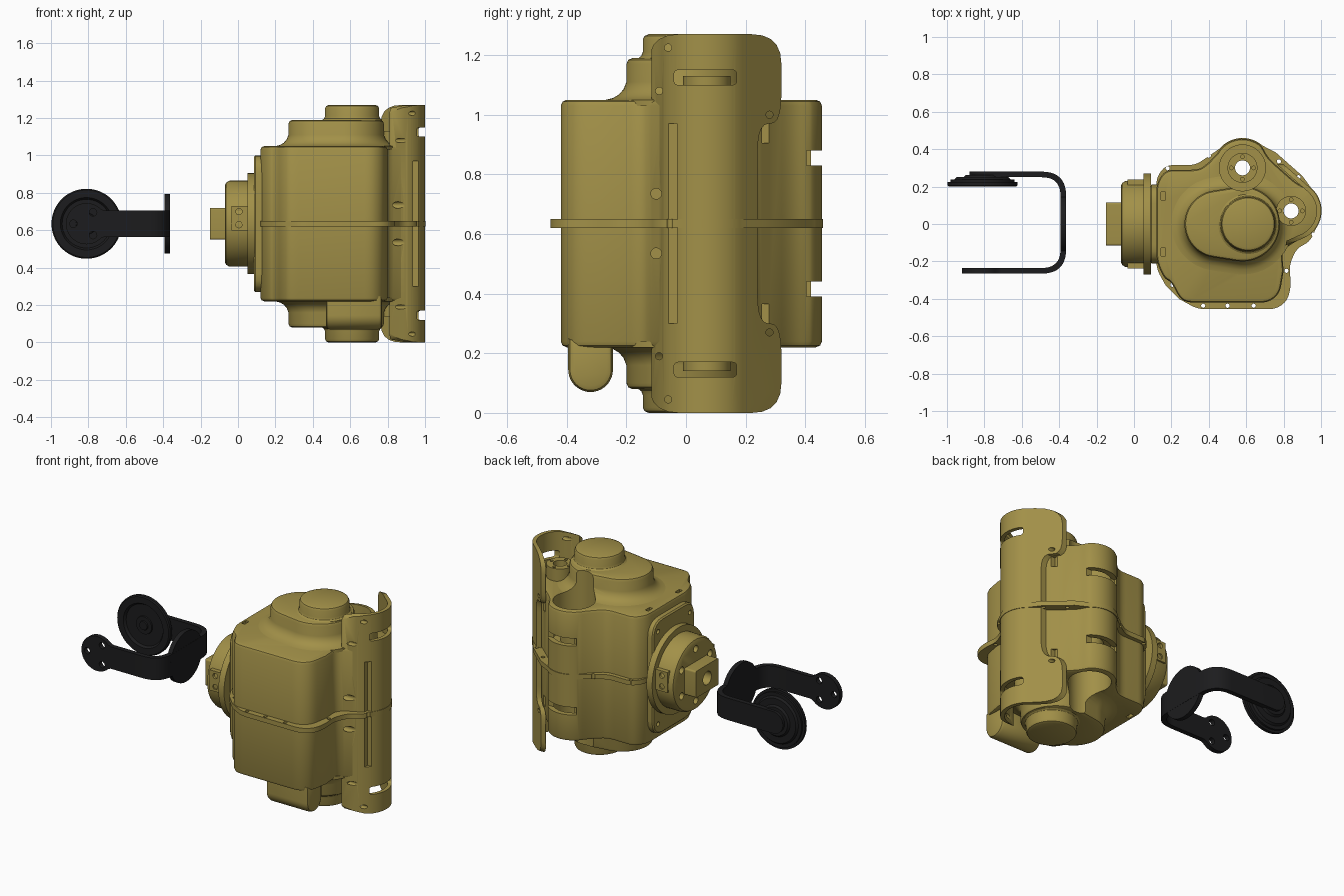
import bpy, bmesh, math
from mathutils import Vector

if "Cube" in bpy.data.objects:
    bpy.data.objects.remove(bpy.data.objects["Cube"])

H, ZC = 1.27, 0.635            # full height and mid plane
C1, C2 = (0.58, 0.30), (0.84, 0.07)   # the two motor tube axes
D = Vector((C2[0] - C1[0], C2[1] - C1[1])).normalized()
N = Vector((-D.y, D.x))        # outward normal of the wall joining the tubes
TA = math.degrees(math.atan2(N.y, N.x))


def material(name, rgb):
    m = bpy.data.materials.new(name)
    m.diffuse_color = (*rgb, 1)
    m.use_nodes = True
    m.node_tree.nodes["Principled BSDF"].inputs["Base Color"].default_value = m.diffuse_color
    return m


GOLD = material("gold", (0.36, 0.28, 0.065))
BLACK = material("black", (0.012, 0.012, 0.013))


# ---- helpers ----
def arc(c, r, a0=0, a1=360, n=14):
    return [(c[0] + r * math.cos(math.radians(a0 + (a1 - a0) * i / n)),
             c[1] + r * math.sin(math.radians(a0 + (a1 - a0) * i / n))) for i in range(n + 1)]


def circle(c, r, n=48):
    return arc(c, r, n=n)[:-1]


def corner(a, b, c, r, n=5):
    a, b, c = Vector(a), Vector(b), Vector(c)
    p = b + (a - b).normalized() * min(r, 0.45 * (a - b).length)
    q = b + (c - b).normalized() * min(r, 0.45 * (c - b).length)
    return [tuple(p * (1 - t) ** 2 + b * 2 * t * (1 - t) + q * t * t) for t in (i / n for i in range(n + 1))]


def fillet(pts, r):
    out = []
    for i, b in enumerate(pts):
        a, c = pts[i - 1], pts[(i + 1) % len(pts)]
        turn = abs((Vector(b) - Vector(a)).angle(Vector(c) - Vector(b)))
        out += corner(a, b, c, r) if turn > math.radians(18) else [tuple(b)]
    return out


def offset(pts, d):
    out = []
    for i, b in enumerate(pts):
        a, b, c = Vector(pts[i - 1]), Vector(b), Vector(pts[(i + 1) % len(pts)])
        e, f = (b - a).normalized(), (c - b).normalized()
        n1, n2 = Vector((e.y, -e.x)), Vector((f.y, -f.x))
        out.append(tuple(b + (n1 + n2) * d / max(0.4, 1 + n1.dot(n2))))
    return out


def loft(name, rings, axis="z", mat=GOLD):
    place = {"z": lambda p, h: (p[0], p[1], h), "x": lambda p, h: (h, p[0], p[1]),
             "y": lambda p, h: (p[0], h, p[1])}[axis]
    bm = bmesh.new()
    rows = [[bm.verts.new(place(p, h)) for p in pts] for h, pts in rings]
    for r, s in zip(rows, rows[1:]):
        for i in range(len(r)):
            j = (i + 1) % len(r)
            bm.faces.new((r[i], r[j], s[j], s[i]))
    bm.faces.new(rows[0])
    bm.faces.new(rows[-1])
    bmesh.ops.recalc_face_normals(bm, faces=bm.faces)
    me = bpy.data.meshes.new(name)
    bm.to_mesh(me)
    bm.free()
    ob = bpy.data.objects.new(name, me)
    bpy.context.collection.objects.link(ob)
    me.materials.append(mat)
    return ob


def prism(name, pts, a, b, axis="z", mat=GOLD):
    return loft(name, [(a, pts), (b, pts)], axis, mat)


def lathe(name, prof, c, axis, mat=GOLD, n=48):
    return loft(name, [(h, circle(c, r, n)) for h, r in prof], axis, mat)


def box(name, x0, x1, y0, y1, z0, z1, mat=GOLD):
    return prism(name, [(x0, y0), (x1, y0), (x1, y1), (x0, y1)], z0, z1, "z", mat)


def rod(c, r, a, b, axis, n=20):
    return prism("cutter", circle(c, r, n), a, b, axis)


def boolean(ob, tools, op="DIFFERENCE"):
    bpy.context.view_layer.objects.active = ob
    for t in tools:
        m = ob.modifiers.new("cut", "BOOLEAN")
        m.operation, m.object, m.solver = op, t, "EXACT"
        bpy.ops.object.modifier_apply(modifier=m.name)
        bpy.data.objects.remove(t)


def bores():
    return [rod(c, 0.04, -0.5, 2, "z", 32) for c in (C1, C2)]


def on(c, r, s):                # point beside a tube axis, along the joining wall
    return (c[0] + N.x * r + D.x * s, c[1] + N.y * r + D.y * s)


# ---- main case ----
front = [(0.12, -0.20), (0.16, -0.29), (0.20, -0.31), (0.24, -0.39), (0.28, -0.42), (0.72, -0.42),
         (0.78, -0.37), (0.80, -0.25), (0.79, -0.14)]
outline = fillet(front + arc(C2, 0.156, -70, TA) + [on(C2, 0.13, -0.07), on(C1, 0.13, 0.07)]
                 + arc(C1, 0.156, TA, 150) + [(0.40, 0.33), (0.35, 0.29), (0.17, 0.29), (0.12, 0.22)], 0.045)
case = loft("main_case", [(z, offset(outline, d)) for z, d in
            [(0.22, -0.02), (0.226, -0.006), (0.24, 0), (1.03, 0), (1.044, -0.006), (1.05, -0.02)]])
tools = bores()
for m in (0, 1):
    f = (lambda z: H - z) if m else (lambda z: z)
    tools += [rod(C1, 0.123, f(0.80), f(1.2), "z", 48),
              box("cutter", 0.48, 0.69, 0.40, 0.5, *sorted((f(0.83), f(0.88)))),
              box("cutter", 0.80, 0.90, 0.255, 0.285, *sorted((f(0.905), f(0.97)))),
              rod((-0.10, f(0.735)), 0.018, 0.80, 1.05, "x")]
    tools += [box("cutter", 0.145, 0.168, y - 0.022, y + 0.022, *sorted((f(1.03), f(1.1)))) for y in (-0.15, 0.15)]
tools.append(box("cutter", 0.935, 1.1, -0.07, -0.03, 0.30, 0.97))
boolean(case, tools)

# ---- seam flange with bolt holes ----
flange_pts = [(0.12, -0.24), (0.17, -0.33), (0.24, -0.40), (0.34, -0.455), (0.76, -0.455), (0.82, -0.41),
              (0.84, -0.33), (0.83, -0.22), (0.87, -0.13), (0.94, -0.095)]
flange = prism("seam_flange", fillet(flange_pts + arc(C2, 0.163, -35, TA) + [on(C2, 0.18, -0.08), on(C1, 0.18, 0.08)]
               + arc(C1, 0.16, TA, 140) + [(0.33, 0.315), (0.17, 0.315), (0.12, 0.25)], 0.04), 0.62, 0.65)
bolts = [(0.18, 0.298), (0.40, 0.365), (0.205, -0.325), (0.37, -0.437), (0.50, -0.437), (0.64, -0.437),
         (0.815, -0.25), (0.96, -0.055), (0.775, 0.335), (0.88, 0.25)]
boolean(flange, bores() + [rod(p, 0.011, 0.5, 0.8, "z") for p in bolts])

# ---- tall curved shell around the second tube ----
outer = [on(C2, 0.16, -0.22)] + arc(C2, 0.16, TA, -70, 20) + [(0.81, -0.115)]
inner = [on(C2, 0.136, -0.22)] + arc(C2, 0.136, TA, -70, 20) + [(0.815, -0.09)]
shell = prism("tall_shell", outer + inner[::-1], -0.1, 1.4)
mask = fillet([(-0.125, 0), (0.32, 0), (0.32, 0.30), (0.24, 0.30), (0.24, 0.97), (0.32, 0.97), (0.32, H), (-0.125, H)], 0.1)
boolean(shell, [prism("mask", mask, 0.5, 1.2, "x")], "INTERSECT")
tools = [box("cutter", 0.935, 1.1, -0.07, -0.03, 0.30, 0.97)]
for m in (0, 1):
    f = (lambda z: H - z) if m else (lambda z: z)
    tools += [rod((y, f(z)), 0.012, 0.7, 1.1, "x") for y, z in ((-0.06, 1.225), (-0.09, 1.08), (0.28, 1.0))]
    tools += [rod((-0.10, f(0.735)), 0.018, 0.80, 1.05, "x"),
              prism("cutter", fillet([(-0.04, f(1.10)), (0.17, f(1.10)), (0.17, f(1.15)), (-0.04, f(1.15))], 0.015),
                    0.9, 1.1, "x")]
boolean(shell, tools)

# ---- stepped domes, caps and motor bosses, above and below ----
hull = arc((0.58, 0), 0.20, -99, 99, 30) + arc((0.45, 0), 0.18, 99, 261, 24)
for m, side in enumerate(("upper", "lower")):
    f = (lambda z: H - z) if m else (lambda z: z)
    dome = loft(side + "_dome", [(f(z), offset(hull, d)) for z, d in
                [(1.03, 0.07), (1.05, 0.07), (1.056, 0.045), (1.068, 0.025), (1.085, 0.01), (1.11, 0),
                 (1.17, 0), (1.184, -0.006), (1.19, -0.02)]])
    boolean(dome, bores() + [rod(C1, 0.123, f(0.9), f(1.3), "z", 48)])
    lathe(side + "_cap", [(f(z), r) for z, r in [(1.18, 0.16), (1.19, 0.16), (1.197, 0.15), (1.21, 0.145),
          (1.252, 0.145), (1.264, 0.139), (1.27, 0.125)]], (0.61, 0), "z")
    for c, z0, z1, k in ((C1, 0.79, 0.85, "first"), (C2, 1.04, 1.13, "second")):
        boss = prism(side + "_" + k + "_motor_boss", circle(c, 0.08), f(z0), f(z1))
        boolean(boss, bores() + [rod((c[0] + x, c[1] + y), 0.01, f(z1 - 0.02), f(z1 + 0.1), "z")
                                 for x, y in ((0.06, 0), (-0.06, 0), (0, 0.06), (0, -0.06))])

# ---- rounded bump under the case ----
bump = [(-0.245, 0.25), (-0.395, 0.25)] + arc((-0.32, 0.145), 0.075, 180, 360, 20)
loft("bottom_bump", [(x, offset(bump, d)) for x, d in [(0.47, -0.02), (0.476, -0.006), (0.49, 0), (0.75, 0),
     (0.764, -0.006), (0.77, -0.02)]], "x")

# ---- output hub on the left side ----
O = (0, ZC)
plate = fillet([(-0.21, 0.27), (0.21, 0.27), (0.21, 1.0), (-0.21, 1.0)], 0.1)
mount = loft("hub_mount_plate", [(0.085, offset(plate, -0.008)), (0.093, plate), (0.15, plate)], "x")
boolean(mount, [rod((y, z), 0.014, 0.05, 0.11, "x") for y in (-0.16, 0.16) for z in (0.34, 0.93)])
prism("hub_ring", circle(O, 0.27, 64), 0.05, 0.09, "x")
hub = lathe("output_hub", [(-0.07, 0.205), (-0.063, 0.22), (-0.045, 0.23), (0.06, 0.23)], O, "x", n=64)
boolean(hub, [rod(arc(O, 0.165, 30 + 60 * i, 31 + 60 * i, 1)[0], 0.022, -0.2, 0, "x") for i in range(6)])
block = prism("output_block", fillet([(-0.115, 0.55), (0.115, 0.55), (0.115, 0.72), (-0.115, 0.72)], 0.012), -0.15, -0.06, "x")
boolean(block, [rod(O, 0.042, -0.3, -0.08, "x", 32)])
for s in (-1, 1):
    pad = box("hub_side_pad", -0.035, 0.05, *sorted((s * 0.2, s * 0.238)), 0.60, 0.73)
    boolean(pad, [rod((0.005, z), 0.017, s * 0.22, s * 0.3, "y") for z in (0.63, 0.70)])

# ---- black U bracket ----
def bend(x, y0, y1, r):
    a, b, c, d = (-0.74, y0), (x, y0), (x, y1), (-0.74, y1)
    return [a] + corner(a, b, c, r, 10) + corner(b, c, d, r, 10) + [d]


prism("u_bracket", bend(-0.363, -0.265, 0.28, 0.13) + bend(-0.393, -0.235, 0.25, 0.10)[::-1], 0.565, 0.705, mat=BLACK)
prism("bracket_base_disc", circle(O, 0.16), -0.393, -0.364, "x", BLACK)
P = (-0.81, ZC)
prism("rear_arm_end", arc(P, 0.07, 90, 270, 20) + [(-0.72, 0.565), (-0.72, 0.705)], 0.25, 0.28, "y", BLACK)
end = prism("front_arm_end", arc(P, 0.11, 45, 315, 36) + [(-0.71, 0.567), (-0.67, 0.565), (-0.67, 0.705), (-0.71, 0.703)],
            -0.265, -0.235, "y", BLACK)
boolean(end, [rod(arc(P, 0.07, a, a + 1, 1)[0], 0.02, -0.3, -0.2, "y") for a in (60, 180, 300)])

# ---- stepped horn wheel ----
wheel = lathe("horn_wheel", [(0.215, 0.125), (0.215, 0.13), (0.20, 0.14), (0.20, 0.18), (0.206, 0.187), (0.225, 0.187),
              (0.225, 0.172), (0.238, 0.172), (0.238, 0.15), (0.25, 0.14), (0.25, 0.10), (0.262, 0.09)], P, "y", BLACK, 64)
lathe("wheel_centre", [(0.225, 0.06), (0.207, 0.055), (0.207, 0.03), (0.2, 0.027)], P, "y", BLACK)

# ---- smooth shading with sharp edges ----
bpy.ops.object.select_all(action="DESELECT")
for ob in bpy.context.scene.objects:
    ob.select_set(True)
    bpy.context.view_layer.objects.active = ob
bpy.ops.object.shade_smooth_by_angle(angle=math.radians(32))
